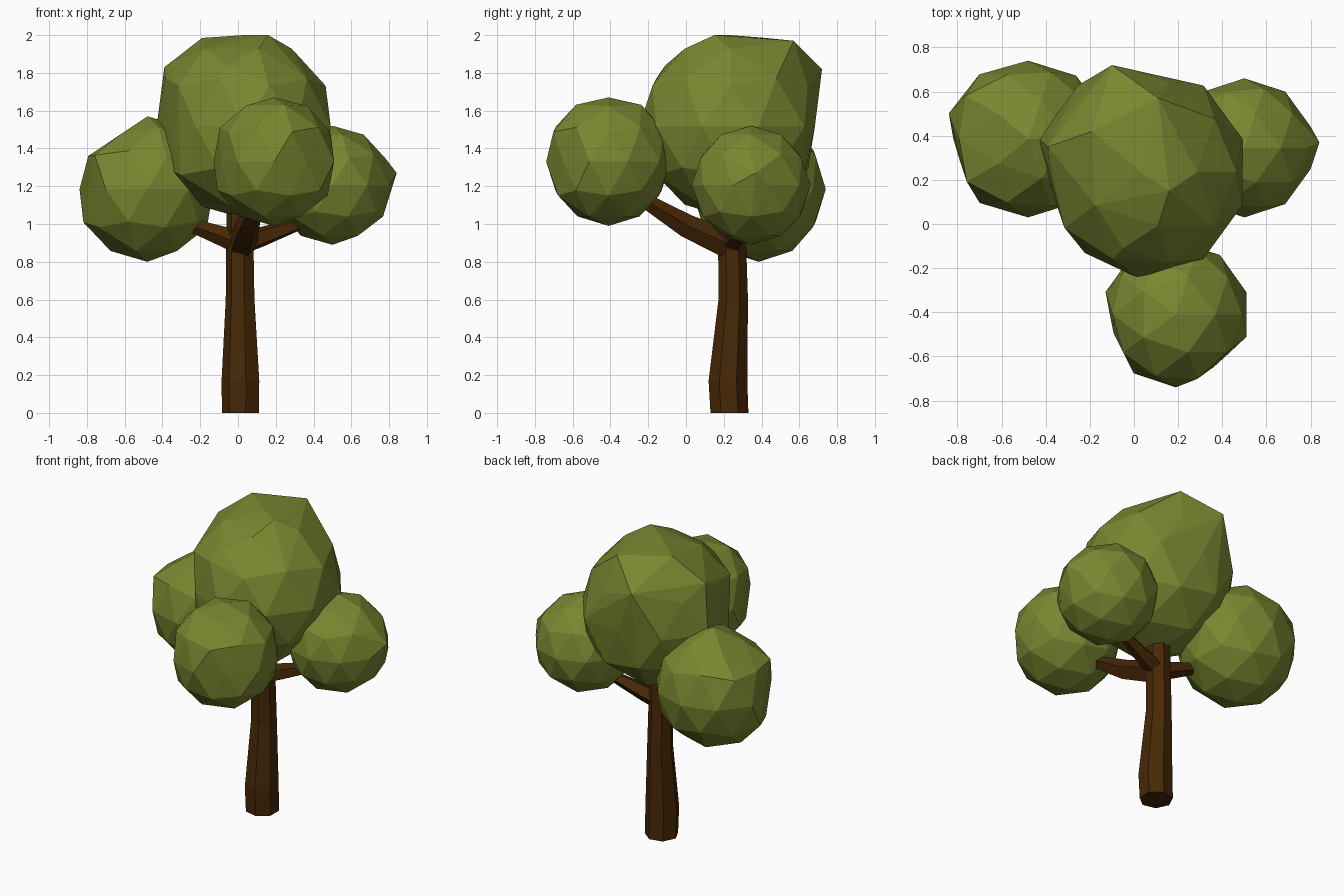
import bpy, bmesh, math
from mathutils import Vector

cube = bpy.data.objects.get("Cube")
if cube:
    bpy.data.objects.remove(cube, do_unlink=True)


def material(name, colour):
    mat = bpy.data.materials.new(name)
    mat.use_nodes = True
    mat.diffuse_color = (*colour, 1)
    mat.node_tree.nodes["Principled BSDF"].inputs["Base Color"].default_value = (*colour, 1)
    return mat


LEAF = material("leaf green", (0.195, 0.24, 0.03))
BARK = material("bark brown", (0.063, 0.021, 0.002))


def finish(bm, name, mat):
    bmesh.ops.recalc_face_normals(bm, faces=bm.faces)
    mesh = bpy.data.meshes.new(name)
    bm.to_mesh(mesh)
    bm.free()
    mesh.materials.append(mat)
    obj = bpy.data.objects.new(name, mesh)
    bpy.context.collection.objects.link(obj)
    return obj


def foliage(name, centre, radii, bulges=(), flats=(), peaks=()):
    """Faceted ball with soft bulges, flattened sides and a few pulled-out corners."""
    bm = bmesh.new()
    bmesh.ops.create_icosphere(bm, subdivisions=2, radius=1)
    for v in bm.verts:
        unit = v.co.normalized()
        for direction, amount in bulges:
            v.co *= 1 + amount * max(0, unit.dot(Vector(direction).normalized())) ** 3
        for direction, limit in flats:
            n = Vector(direction).normalized()
            v.co -= n * max(0, v.co.dot(n) - limit)
        v.co = Vector(c + r * x for c, r, x in zip(centre, radii, v.co))
    for p in peaks:
        bm.verts.new(p)
    # Wrap a clean convex skin around the shaped points
    bmesh.ops.delete(bm, geom=bm.edges[:], context='EDGES_FACES')
    bmesh.ops.convex_hull(bm, input=bm.verts[:])
    bmesh.ops.delete(bm, geom=[v for v in bm.verts if not v.link_faces], context='VERTS')
    return finish(bm, name, LEAF)


def limb(name, path, sides, level=False):
    """Tapered flat-sided tube through (x, y, z, radius) points."""
    bm = bmesh.new()
    points = [Vector(p[:3]) for p in path]
    rings = []
    for i, (centre, p) in enumerate(zip(points, path)):
        along = points[min(i + 1, len(points) - 1)] - points[max(i - 1, 0)]
        along = Vector((0, 0, 1)) if level else along.normalized()
        side = Vector((1, 0, 0)) if level else along.cross(Vector((0, 0, 1))).normalized()
        up = along.cross(side)
        angles = [math.tau * (k + 0.5) / sides for k in range(sides)]
        rings.append([bm.verts.new(centre + p[3] * (math.cos(a) * side + math.sin(a) * up))
                      for a in angles])
    for r, s in zip(rings, rings[1:]):
        for k in range(sides):
            j = (k + 1) % sides
            bm.faces.new((r[k], r[j], s[j], s[k]))
    bm.faces.new(rings[0])
    bm.faces.new(rings[-1])
    return finish(bm, name, BARK)


# Trunk and three forking branches
limb("trunk", [(0.018, 0.23, 0, 0.103), (0.018, 0.222, 0.17, 0.105),
               (0.015, 0.25, 0.6, 0.08), (0.012, 0.24, 1.12, 0.073)], 7, level=True)
limb("front_branch", [(0.02, 0.25, 0.88, 0.08), (0.05, 0.0, 0.99, 0.065),
                      (0.12, -0.28, 1.16, 0.035)], 5)
limb("right_branch", [(0.03, 0.24, 0.9, 0.06), (0.12, 0.26, 0.93, 0.055),
                      (0.38, 0.31, 1.02, 0.03)], 5)
limb("left_branch", [(0.0, 0.24, 0.9, 0.06), (-0.08, 0.25, 0.935, 0.055),
                     (-0.32, 0.29, 1.02, 0.03)], 5)

# Foliage clumps
foliage("crown_foliage", (0.03, 0.235, 1.515), (0.485, 0.485, 0.485),
        flats=[((-1, 0, 0), 0.95), ((0, 0.99, -0.16), 0.91), ((0.5, 0.77, 0.4), 0.96),
               ((-0.96, -0.28, 0), 0.84), ((-0.78, -0.63, 0), 0.88)],
        peaks=[(0.16, 0.15, 2.0), (0.11, 0.57, 1.97), (-0.19, 0.42, 1.985),
               (-0.1, 0.72, 1.82), (-0.39, 0.35, 1.83), (-0.05, -0.11, 1.84)])
foliage("left_foliage", (-0.48, 0.385, 1.185), (0.37, 0.355, 0.385),
        bulges=[((-1, 0.1, 0.4), 0.08)],
        flats=[((-0.54, 0, 0.84), 0.84), ((-1, 0, 0), 0.97), ((-0.95, -0.3, 0), 0.88)])
foliage("right_foliage", (0.5, 0.345, 1.205), (0.315, 0.315, 0.315),
        peaks=[(0.84, 0.37, 1.27)])
foliage("front_foliage", (0.19, -0.41, 1.33), (0.335, 0.33, 0.34),
        bulges=[((0, -0.75, 0.66), 0.05), ((0, 0.75, 0.66), 0.05)],
        flats=[((0, 0, 1), 1), ((0, -1, 0), 1), ((0, 1, 0), 1),
               ((-0.9, -0.44, 0), 0.87), ((0.66, -0.75, 0), 0.88)])
